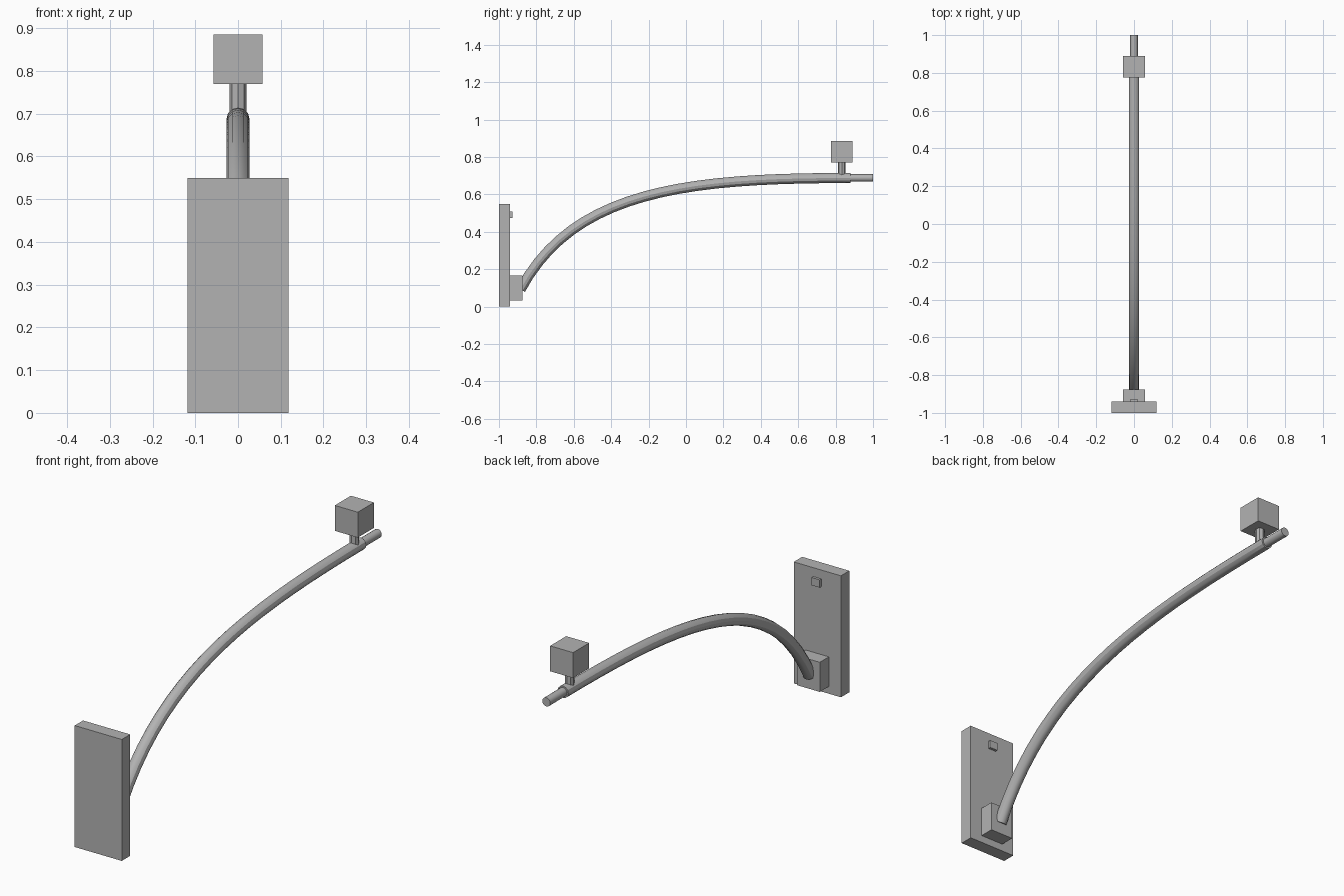
import bpy

cube = bpy.data.objects.get("Cube")
if cube:
    bpy.data.objects.remove(cube, do_unlink=True)

grey = bpy.data.materials.new("plain_grey")
grey.use_nodes = True
COLOUR = (0.45, 0.45, 0.45, 1)
grey.diffuse_color = COLOUR
grey.node_tree.nodes["Principled BSDF"].inputs["Base Color"].default_value = COLOUR


def finish(name):
    obj = bpy.context.object
    obj.name = name
    obj.data.materials.append(grey)
    return obj


def box(name, width, y0, y1, z0, z1):
    bpy.ops.mesh.primitive_cube_add(size=1, location=(0, (y0 + y1) / 2, (z0 + z1) / 2))
    bpy.context.object.scale = (width, y1 - y0, z1 - z0)
    bpy.ops.object.transform_apply(location=False, rotation=False, scale=True)
    return finish(name)


def rod(name, radius, length, sides, location, rotation=(0, 0, 0)):
    bpy.ops.mesh.primitive_cylinder_add(vertices=sides, radius=radius, depth=length,
                                        location=location, rotation=rotation)
    obj = finish(name)
    bpy.ops.object.shade_smooth_by_angle()
    return obj


# Wall plate with its arm socket and small button
box("wall_plate", 0.236, -1, -0.94, 0, 0.55)
box("arm_socket", 0.115, -0.94, -0.875, 0.033, 0.167)
box("plate_button", 0.04, -0.94, -0.928, 0.475, 0.51)

# Curved arm, swept along one Bezier segment
curve = bpy.data.curves.new("curved_arm", "CURVE")
curve.dimensions = "3D"
curve.resolution_u = 20
curve.bevel_depth = 0.027
curve.bevel_resolution = 4
curve.use_fill_caps = True
spline = curve.splines.new("BEZIER")
spline.bezier_points.add(1)
start, end = spline.bezier_points
for point in (start, end):
    point.handle_left_type = point.handle_right_type = "FREE"
start.co = (0, -0.885, 0.092)
start.handle_left = (0, -1, -0.1)
start.handle_right = (0, -0.6, 0.62)
end.co = (0, 0.88, 0.688)
end.handle_left = (0, 0, 0.688)
end.handle_right = (0, 1, 0.688)
arm = bpy.data.objects.new("curved_arm", curve)
bpy.context.collection.objects.link(arm)
bpy.ops.object.select_all(action="DESELECT")
arm.select_set(True)
bpy.context.view_layer.objects.active = arm
bpy.ops.object.convert(target="MESH")
finish("curved_arm")
bpy.ops.object.shade_smooth_by_angle()

# Thin tip at the end of the arm
rod("arm_tip", 0.02, 0.16, 16, (0, 0.92, 0.688), (1.5708, 0, 0))

# Stem and block on top of the arm
rod("block_stem", 0.02, 0.1, 8, (0, 0.833, 0.73))
box("top_block", 0.115, 0.775, 0.89, 0.77, 0.885)
